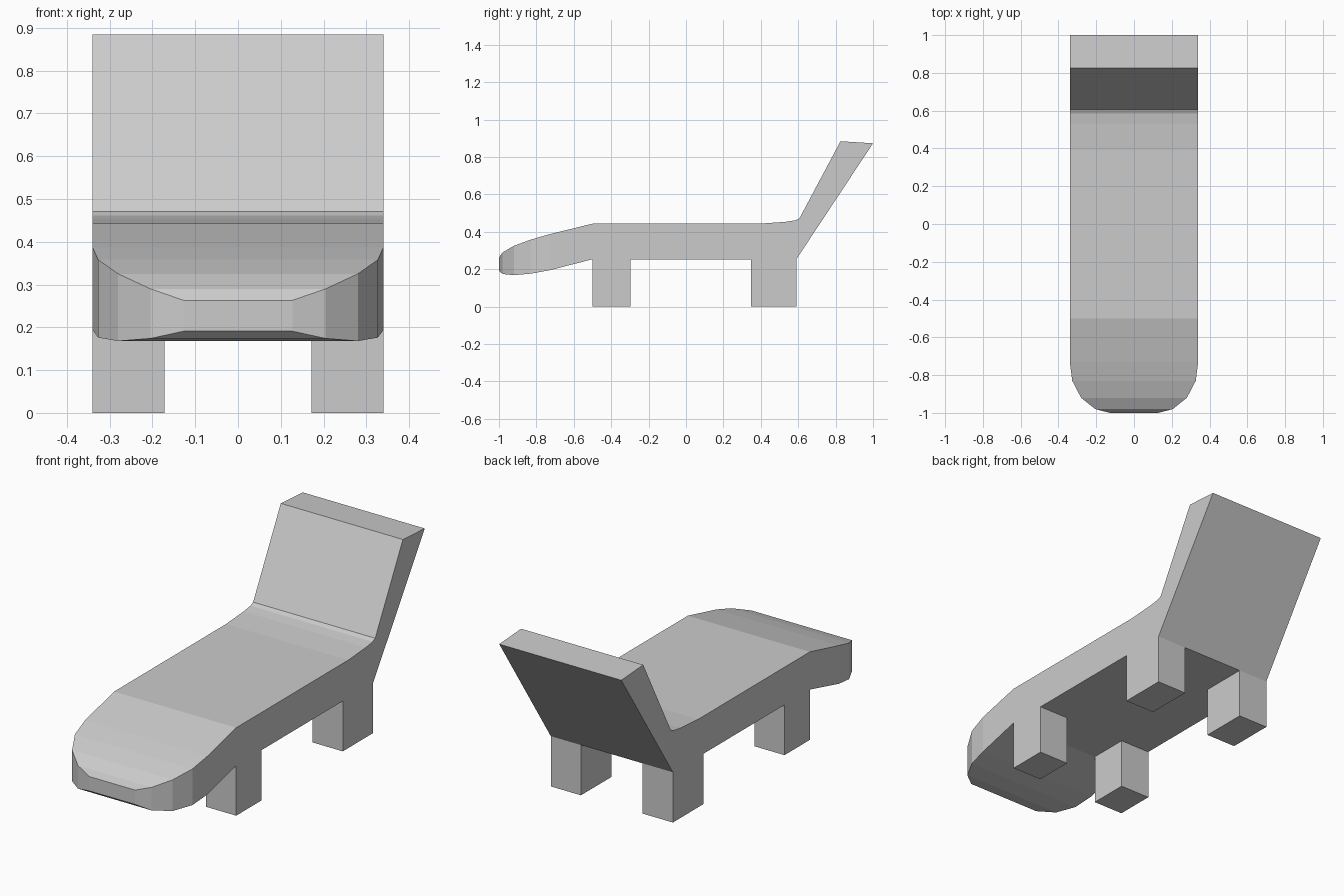
import bpy
import bmesh

if "Cube" in bpy.data.objects:
    bpy.data.objects.remove(bpy.data.objects["Cube"])


def finish(name, bm):
    bmesh.ops.recalc_face_normals(bm, faces=bm.faces)
    mesh = bpy.data.meshes.new(name)
    bm.to_mesh(mesh)
    bm.free()
    obj = bpy.data.objects.new(name, mesh)
    bpy.context.collection.objects.link(obj)
    return obj


def loft(name, stations):
    """Loft rectangular sections: (half width, y bottom, z bottom, y top, z top)."""
    bm = bmesh.new()
    rings = [[bm.verts.new(p) for p in ((-w, yb, zb), (w, yb, zb), (w, yt, zt), (-w, yt, zt))]
             for w, yb, zb, yt, zt in stations]
    for a, b in zip(rings, rings[1:]):
        for i in range(4):
            j = (i + 1) % 4
            bm.faces.new((a[i], a[j], b[j], b[i]))
    bm.faces.new(rings[0])
    bm.faces.new(rings[-1])
    return finish(name, bm)


def box(name, x0, x1, y0, y1, z0, z1):
    bm = bmesh.new()
    bmesh.ops.create_cube(bm, size=1)
    for v in bm.verts:
        v.co.x = x0 if v.co.x < 0 else x1
        v.co.y = y0 if v.co.y < 0 else y1
        v.co.z = z0 if v.co.z < 0 else z1
    return finish(name, bm)


W, UNDER, SEAT = 0.34, 0.253, 0.443

# Lounger body: rounded drooping foot end, flat seat, reclined backrest
loft("lounger_body", [
    (0.127, -1.00, 0.191, -1.00, 0.263),
    (0.205, -0.98, 0.174, -0.98, 0.290),
    (0.280, -0.92, 0.168, -0.92, 0.325),
    (0.327, -0.83, 0.176, -0.83, 0.358),
    (W, -0.73, 0.194, -0.73, 0.387),
    (W, -0.50, UNDER, -0.50, SEAT),
    (W, 0.39, UNDER, 0.39, SEAT),
    (W, 0.53, UNDER, 0.53, 0.453),
    (W, 0.575, UNDER, 0.585, 0.461),
    (W, 0.590, UNDER, 0.606, 0.471),
    (W, 1.00, 0.873, 0.826, 0.884),
])

# Four block legs, flush with the sides
for side, label in ((-1, "left"), (1, "right")):
    xa, xb = sorted((side * 0.172, side * W))
    box("front_leg_" + label, xa, xb, -0.50, -0.298, 0, UNDER)
    box("back_leg_" + label, xa, xb, 0.348, 0.59, 0, UNDER)
